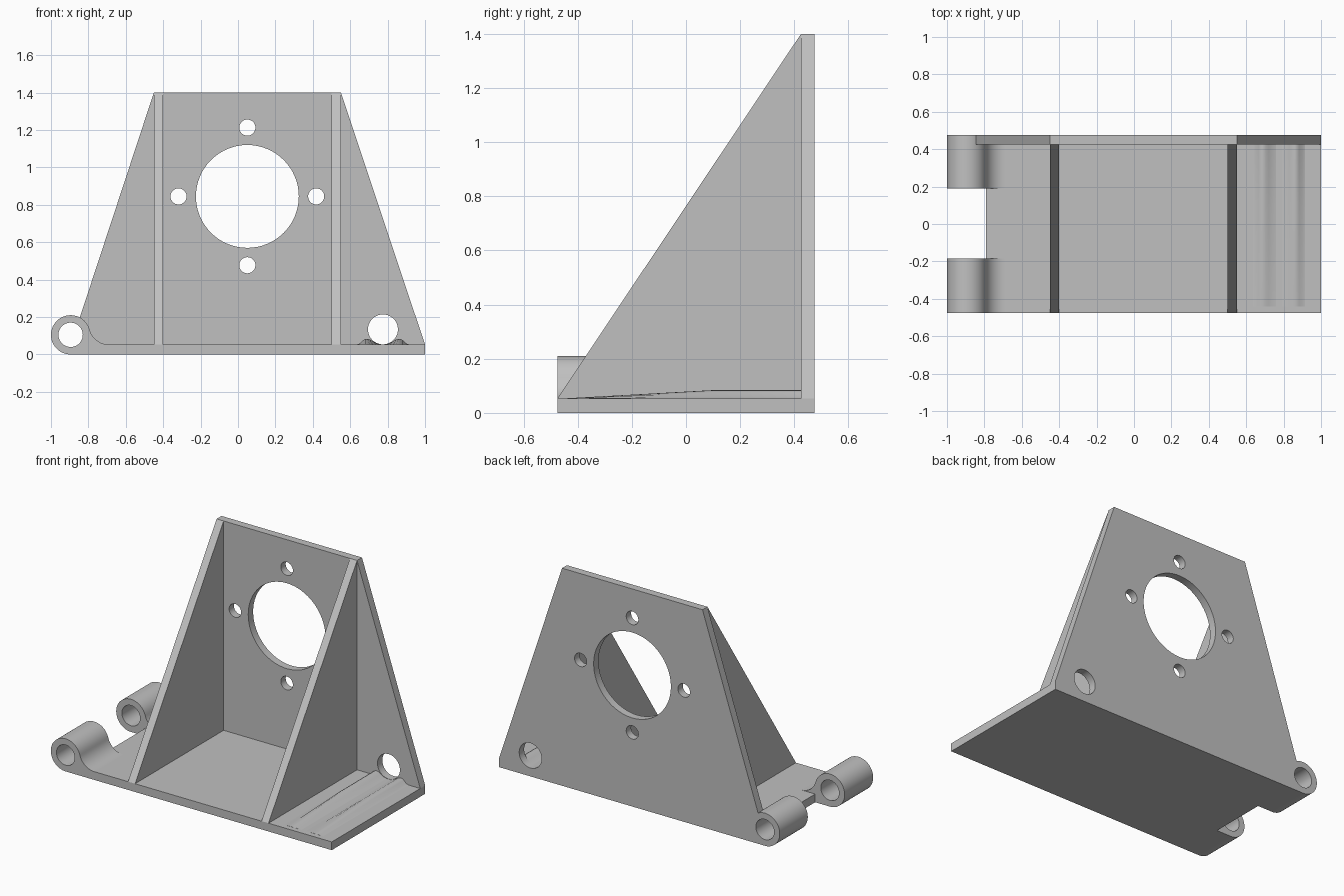
import bpy, bmesh, math

cube = bpy.data.objects.get("Cube")
if cube:
    bpy.data.objects.remove(cube, do_unlink=True)

grey = bpy.data.materials.new("plain grey")
grey.use_nodes = True
COLOUR = (0.53, 0.53, 0.53, 1)
grey.diffuse_color = COLOUR
grey.node_tree.nodes["Principled BSDF"].inputs["Base Color"].default_value = COLOUR

BACK, FRONT, WALL_Y = 0.475, -0.475, 0.425
BASE_Z, TOP_Z = 0.053, 1.4
LUG_X, LUG_R = -0.895, 0.105


def arc(cx, cz, r, start, end, steps):
    """Points on an arc in the x-z plane, angles in degrees."""
    angles = [math.radians(start + (end - start) * i / steps) for i in range(steps + 1)]
    return [(cx + r * math.cos(a), cz + r * math.sin(a)) for a in angles]


def loft(name, sections):
    """Join equal closed rings of 3D points and cap both ends."""
    bm = bmesh.new()
    rings = [[bm.verts.new(p) for p in ring] for ring in sections]
    n = len(rings[0])
    for a, b in zip(rings, rings[1:]):
        for i in range(n):
            j = (i + 1) % n
            bm.faces.new((a[i], a[j], b[j], b[i]))
    bm.faces.new(rings[0])
    bm.faces.new(rings[-1])
    bmesh.ops.recalc_face_normals(bm, faces=bm.faces)
    mesh = bpy.data.meshes.new(name)
    bm.to_mesh(mesh)
    bm.free()
    mesh.materials.append(grey)
    obj = bpy.data.objects.new(name, mesh)
    bpy.context.collection.objects.link(obj)
    return obj


def prism(name, profile, y0, y1):
    return loft(name, [[(x, y, z) for x, z in profile] for y in (y0, y1)])


def box(name, x0, x1, y0, y1, z0, z1):
    return prism(name, [(x0, z0), (x1, z0), (x1, z1), (x0, z1)], y0, y1)


def activate(obj):
    bpy.ops.object.select_all(action='DESELECT')
    obj.select_set(True)
    bpy.context.view_layer.objects.active = obj


def drill(obj, x, z, r):
    """Cut a round hole right through along y."""
    cutter = prism("cutter", arc(x, z, r, 0, 354.375, 63), -1, 1)
    mod = obj.modifiers.new("hole", 'BOOLEAN')
    mod.operation, mod.solver, mod.object = 'DIFFERENCE', 'EXACT', cutter
    activate(obj)
    bpy.ops.object.modifier_apply(modifier=mod.name)
    bpy.data.objects.remove(cutter, do_unlink=True)


def smooth(obj):
    activate(obj)
    bpy.ops.object.shade_smooth_by_angle(angle=math.radians(30))


# Base plate, with the tongue between the hinge lugs
box("base_plate", -0.69, 1, FRONT, BACK, 0, BASE_Z)
box("base_tongue", -0.79, -0.69, -0.185, 0.19, 0, BASE_Z)

# Hinge lugs: round eye blended into the plate by a fillet
fillet = arc(-0.69, BASE_Z + 0.107, 0.107, 195, 270, 14)
lug_profile = arc(LUG_X, LUG_R, LUG_R, 270, 15, 44)[:-1] + fillet + [(-0.69, 0)]
for name, y0, y1 in (("front_lug", FRONT, -0.185), ("back_lug", 0.19, BACK)):
    lug = prism(name, lug_profile, y0, y1)
    drill(lug, LUG_X, LUG_R, 0.065)
    smooth(lug)

# Back wall with its motor opening, four bolt holes and corner hole
wall_profile = arc(LUG_X, LUG_R, LUG_R, 62, 15, 8)[:-1] + fillet
wall_profile += [(1, BASE_Z), (0.55, TOP_Z), (-0.45, TOP_Z)]
wall = prism("back_wall", wall_profile, WALL_Y, BACK)
drill(wall, 0.05, 0.845, 0.275)
for dx, dz in ((1, 0), (-1, 0), (0, 1), (0, -1)):
    drill(wall, 0.05 + 0.368 * dx, 0.845 + 0.368 * dz, 0.043)
drill(wall, 0.775, 0.134, 0.08)
smooth(wall)

# Triangular side ribs
for name, x in (("right_rib", -0.45), ("left_rib", 0.5)):
    side = ((FRONT, BASE_Z), (WALL_Y, BASE_Z), (WALL_Y, TOP_Z))
    loft(name, [[(px, y, z) for y, z in side] for px in (x, x + 0.05)])

# Low ridges beside the corner hole, fading out toward the front
ridge = [(0.14, 0), (0.125, 0.006), (0.108, 0.022), (0.095, 0.03), (0.083, 0.031),
         (0.07, 0.027), (0.055, 0.018), (0.035, 0.006), (0.015, 0)]
for name, sign in (("ridge_inner", -1), ("ridge_outer", 1)):
    obj = loft(name, [[(0.775 + sign * d, y, BASE_Z + h * k) for d, h in ridge]
                      for y, k in ((WALL_Y, 1), (0.1, 1), (-0.44, 0.03))])
    smooth(obj)
